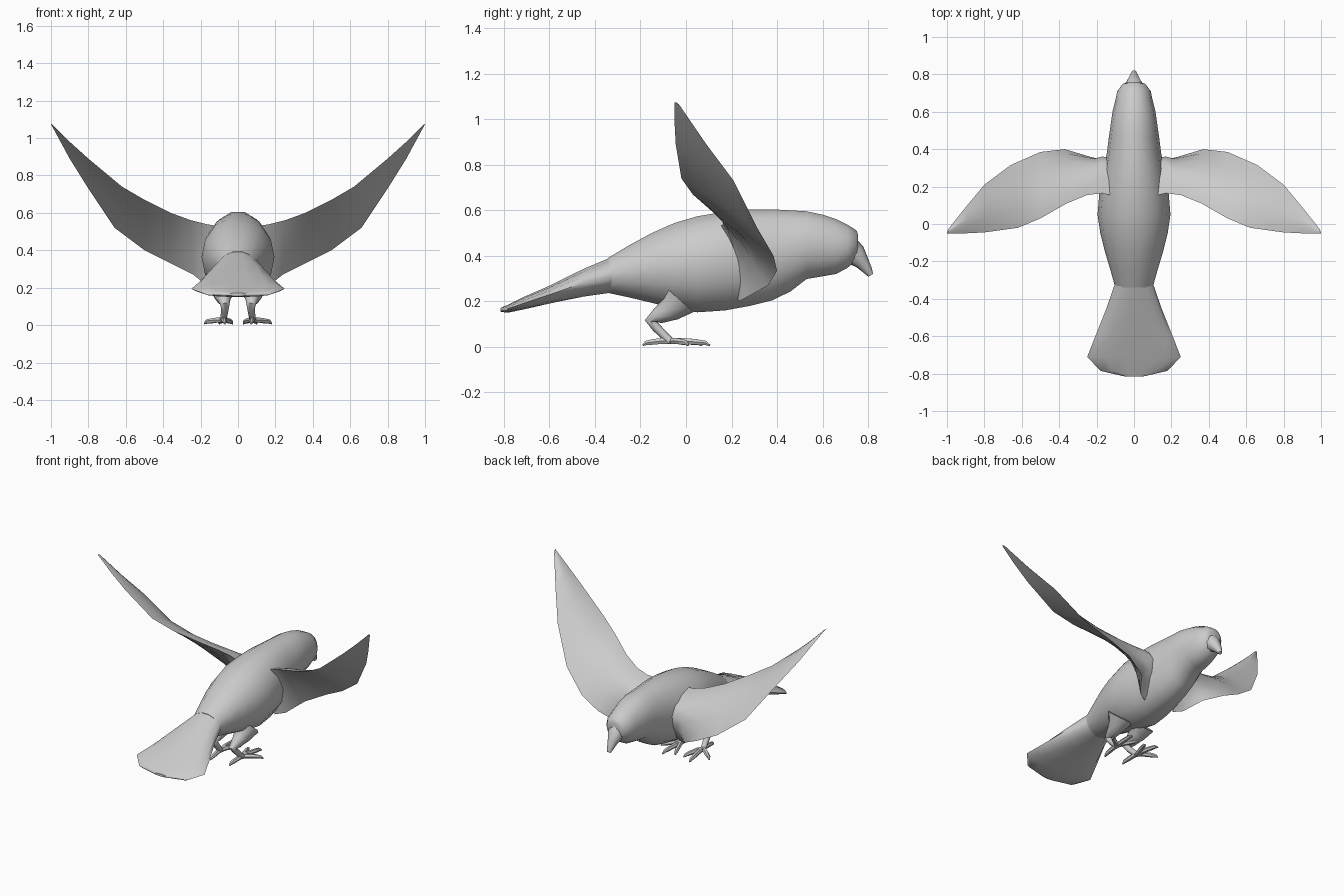
import bpy, bmesh, math
from mathutils import Vector

if "Cube" in bpy.data.objects:
    bpy.data.objects.remove(bpy.data.objects["Cube"])

grey = bpy.data.materials.new("plain grey")
grey.diffuse_color = (0.6, 0.6, 0.6, 1)
grey.use_nodes = True
grey.node_tree.nodes["Principled BSDF"].inputs["Base Color"].default_value = grey.diffuse_color


def loft(name, rings, mirror=False, angle=50):
    """Skin a list of equal-length point rings and cap both ends."""
    bm = bmesh.new()
    rows = [[bm.verts.new(p) for p in r] for r in rings]
    n = len(rows[0])
    for a, b in zip(rows, rows[1:]):
        for i in range(n):
            j = (i + 1) % n
            bm.faces.new((a[i], a[j], b[j], b[i]))
    bm.faces.new(rows[0][::-1])
    bm.faces.new(rows[-1])
    bmesh.ops.recalc_face_normals(bm, faces=bm.faces)
    me = bpy.data.meshes.new(name)
    bm.to_mesh(me)
    bm.free()
    me.materials.append(grey)
    ob = bpy.data.objects.new(name, me)
    bpy.context.collection.objects.link(ob)
    if mirror:
        ob.modifiers.new("Mirror", 'MIRROR').use_mirror_merge = False
    bpy.ops.object.select_all(action='DESELECT')
    ob.select_set(True)
    bpy.context.view_layer.objects.active = ob
    bpy.ops.object.shade_smooth_by_angle(angle=math.radians(angle))
    return ob


def upright_rings(stations, n=14):
    """Oval sections across y, given as (y, bottom, top, half width)."""
    return [[(w * math.cos(math.tau * i / n), y,
              (lo + hi) / 2 + (hi - lo) / 2 * math.sin(math.tau * i / n))
             for i in range(n)] for y, lo, hi, w in stations]


def tube(name, path, n=8, mirror=True):
    """Round limb through points given as (x, y, z, radius)."""
    pts = [Vector(p[:3]) for p in path]
    rings = []
    for k, p in enumerate(pts):
        d = (pts[min(k + 1, len(pts) - 1)] - pts[max(k - 1, 0)]).normalized()
        u = Vector((1, 0, 0))
        u = (u - d * u.dot(d)).normalized()
        v = d.cross(u)
        r = path[k][3]
        rings.append([p + r * (u * math.cos(math.tau * i / n) + v * math.sin(math.tau * i / n))
                      for i in range(n)])
    return loft(name, rings, mirror)


# Body and head
loft("body", upright_rings([
    (-0.34, .235, .395, .10), (-0.25, .215, .45, .125), (-0.15, .19, .505, .155),
    (-0.05, .165, .55, .18), (0.05, .147, .58, .195), (0.17, .155, .60, .185),
    (0.28, .175, .61, .165), (0.38, .20, .61, .145), (0.46, .24, .605, .135),
    (0.53, .295, .60, .125), (0.60, .307, .585, .115), (0.66, .318, .565, .10),
    (0.71, .345, .54, .09), (0.75, .385, .513, .06), (0.757, .42, .49, .035)]))

# Fanned tail
loft("tail", upright_rings([
    (-0.32, .238, .40, .102), (-0.45, .22, .345, .147), (-0.60, .19, .27, .207),
    (-0.71, .165, .222, .25), (-0.785, .15, .185, .18), (-0.815, .155, .172, .05)]))

# Beak
tube("beak", [(0, .70, .44, .06), (0, .745, .405, .05), (0, .775, .37, .032),
              (0, .80, .335, .02), (0, .812, .315, .012)], mirror=False)

# Eyes
tube("eyes", [(.07, .69, .45, .03), (.09, .69, .45, .028), (.096, .69, .45, .015)])

# Wings: trailing point, leading point, camber
wing = [((.11, .15, .53), (.11, .23, .20), .17), ((.17, .165, .54), (.17, .26, .215), .155),
        ((.25, .155, .56), (.24, .36, .27), .09), ((.36, .11, .60), (.37, .40, .335), .055),
        ((.50, .03, .67), (.50, .385, .40), .045), ((.62, -.02, .74), (.66, .315, .52), .038),
        ((.80, -.045, .89), (.80, .21, .73), .028), ((.90, -.05, .98), (.90, .09, .89), .018),
        ((1.0, -.05, 1.075), (.995, -.03, 1.065), .005)]
mids = [(Vector(t) + Vector(l)) / 2 for t, l, b in wing]
rings = []
for k, (t, l, b) in enumerate(wing):
    t, l = Vector(t), Vector(l)
    span = mids[min(k + 1, 8)] - mids[max(k - 1, 0)]
    if k < 2:
        span = Vector((1, 0, 0))
    up = span.cross(l - t).normalized()
    upper = [t.lerp(l, s) + up * b * math.sin(math.pi * s ** 0.9) for s in (0, .12, .3, .5, .7, .88, 1)]
    lower = [t.lerp(l, s) + up * b * .1 * math.sin(math.pi * s) for s in (.85, .6, .35, .1)]
    rings.append(upper + lower)
loft("wings", rings, mirror=True, angle=60)

# Legs
tube("legs", [(.08, -.03, .21, .085), (.08, -.07, .165, .055), (.075, -.125, .135, .035),
              (.07, -.155, .115, .026), (.07, -.13, .085, .02), (.075, -.095, .05, .018),
              (.08, -.07, .025, .018)])

# Toes
toes = {"inner_toe": (.03, .07), "middle_toe": (.10, .105), "outer_toe": (.18, .01), "back_toe": (.07, -.19)}
for name, (tx, ty) in toes.items():
    hx, hy = .08, -.065
    path = [(hx + (tx - hx) * s, hy + (ty - hy) * s, z, r)
            for s, z, r in ((-.08, .025, .014), (.3, .027, .015), (.65, .022, .014),
                            (.88, .018, .011), (1, .007, .004))]
    tube(name, path, n=6)
